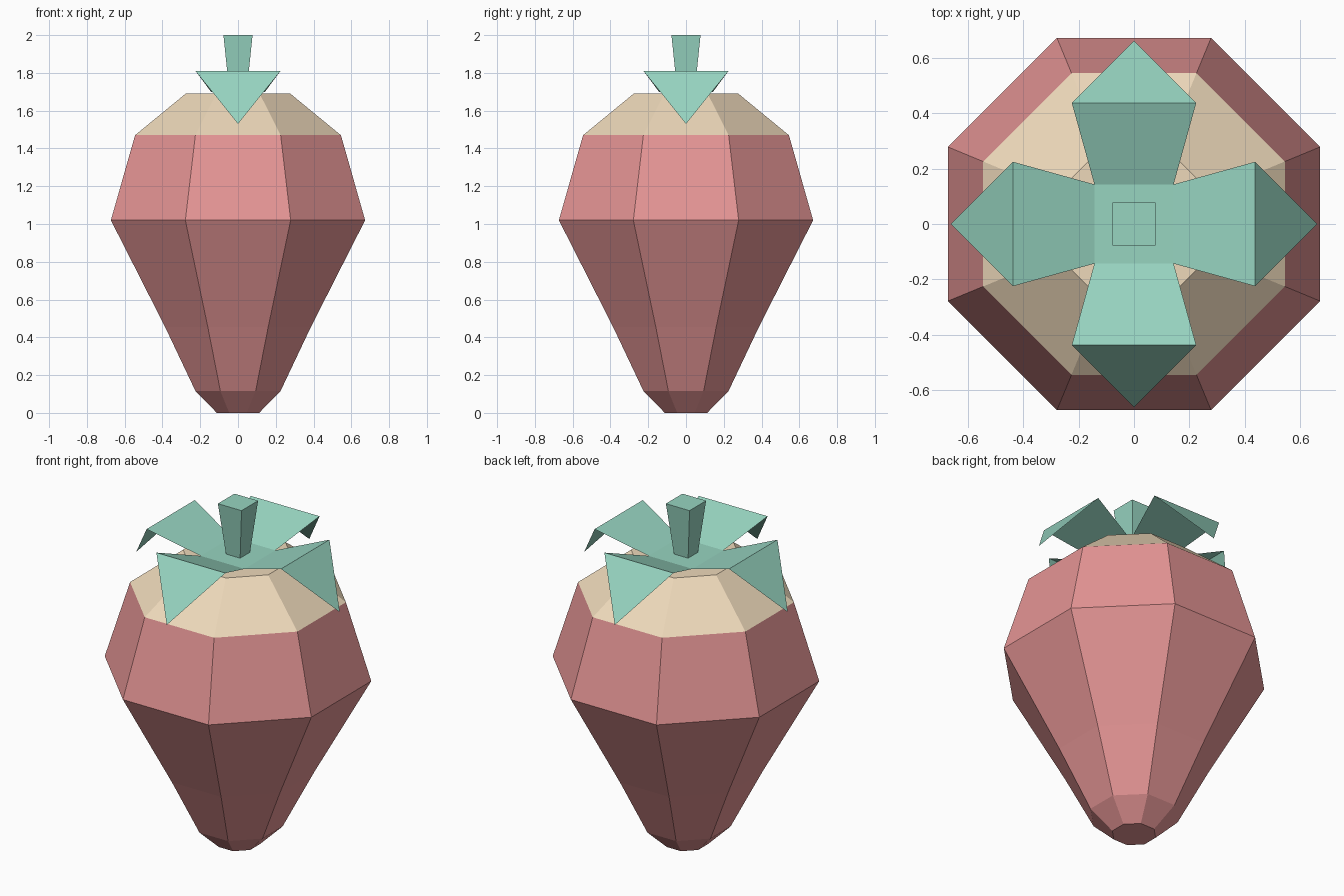
import bpy, bmesh
from math import cos, sin, pi

if "Cube" in bpy.data.objects:
    bpy.data.objects.remove(bpy.data.objects["Cube"])


def material(name, color):
    m = bpy.data.materials.new(name)
    m.diffuse_color = (*color, 1)
    m.use_nodes = True
    m.node_tree.nodes["Principled BSDF"].inputs["Base Color"].default_value = m.diffuse_color
    return m


def finish(name, bm, mat):
    me = bpy.data.meshes.new(name)
    bm.to_mesh(me)
    bm.free()
    me.materials.append(mat)
    ob = bpy.data.objects.new(name, me)
    bpy.context.collection.objects.link(ob)
    return ob


def loft(name, sides, profile, mat, bottom=False, top=False):
    """Stack of flat-sided rings; profile holds (apothem, z)."""
    bm = bmesh.new()
    rings = []
    for a, z in profile:
        r = a / cos(pi / sides)
        rings.append([bm.verts.new((r * cos((2 * i + 1) * pi / sides),
                                    r * sin((2 * i + 1) * pi / sides), z))
                      for i in range(sides)])
    for lo, hi in zip(rings, rings[1:]):
        for i in range(sides):
            j = (i + 1) % sides
            bm.faces.new((lo[i], lo[j], hi[j], hi[i]))
    if bottom:
        bm.faces.new(rings[0][::-1])
    if top:
        bm.faces.new(rings[-1])
    return finish(name, bm, mat)


pink = material("berry_pink", (0.78, 0.30, 0.30))
cream = material("shoulder_cream", (0.85, 0.69, 0.49))
green = material("leaf_green", (0.31, 0.66, 0.53))

# Octagonal fruit body and its pale shoulder
loft("fruit_body", 8, [(0.112, 0), (0.225, 0.115), (0.386, 0.455),
                       (0.673, 1.02), (0.545, 1.47)], pink, bottom=True)
loft("fruit_shoulder", 8, [(0.545, 1.47), (0.277, 1.69)], cream, top=True)

# Square stem, flaring upward
loft("stem", 4, [(0.046, 1.70), (0.077, 2.0)], green, top=True)

# Sheet leaves: centre square, four rising panels with folded-down tips
bm = bmesh.new()
c, w, out, tip = 0.143, 0.225, 0.438, 0.663
centre = [bm.verts.new((x, y, 1.70)) for x, y in
          ((c, -c), (c, c), (-c, c), (-c, -c))]
bm.faces.new(centre)
for k in range(4):
    ca, sa = round(cos(k * pi / 2)), round(sin(k * pi / 2))

    def vert(x, y, z):
        return bm.verts.new((x * ca - y * sa, x * sa + y * ca, z))

    a, b = vert(out, -w, 1.81), vert(out, w, 1.81)
    bm.faces.new((centre[k], a, b, centre[(k + 1) % 4]))
    bm.faces.new((a, vert(tip, 0, 1.53), b))
finish("leaves", bm, green)
